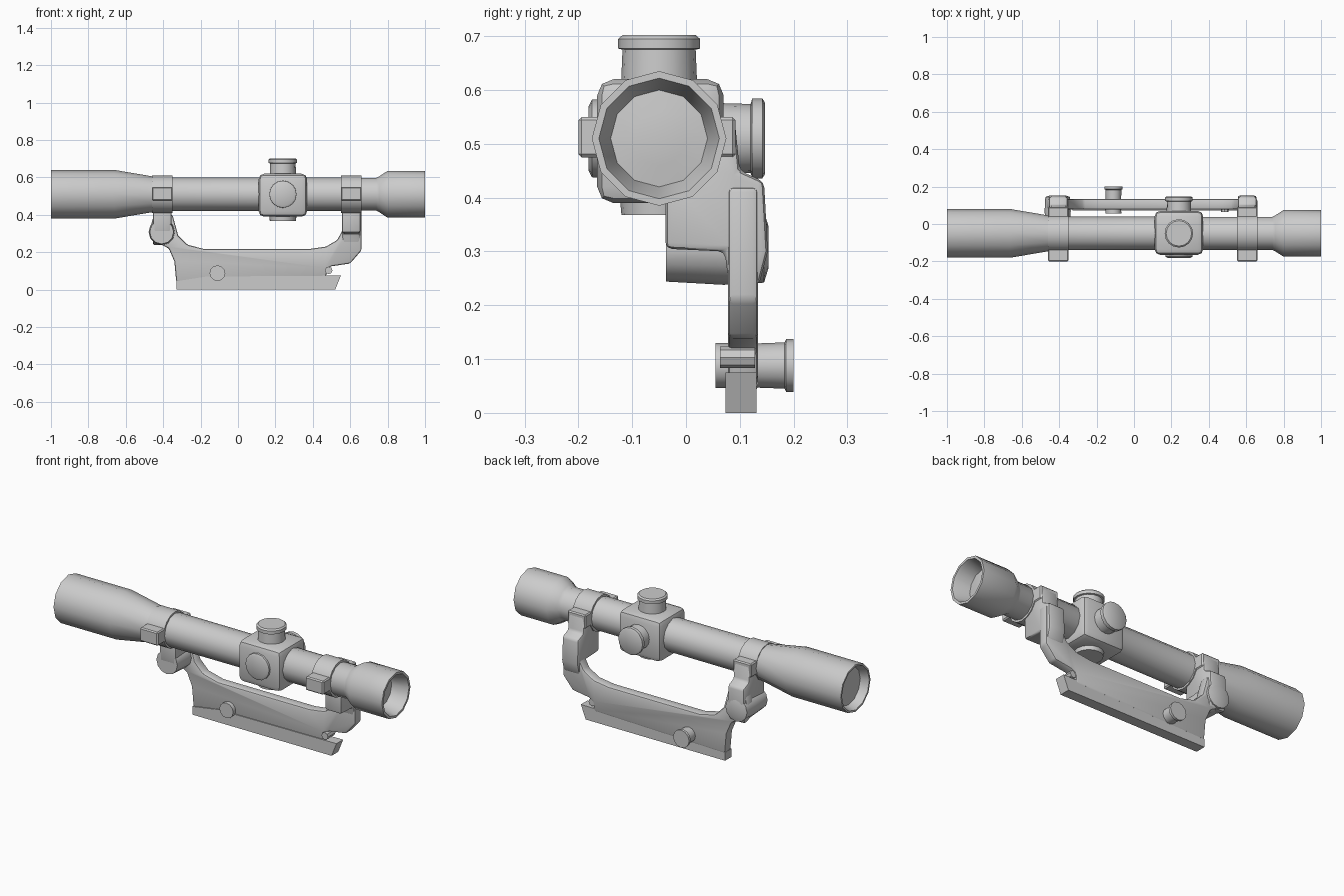
import bpy, bmesh, math
from mathutils import Vector

if "Cube" in bpy.data.objects:
    bpy.data.objects.remove(bpy.data.objects["Cube"])

CY, CZ = -0.05, 0.51   # optical axis


def finish(name, bm, bevel=0, segs=2, angle=35):
    bmesh.ops.recalc_face_normals(bm, faces=bm.faces)
    me = bpy.data.meshes.new(name)
    bm.to_mesh(me)
    bm.free()
    ob = bpy.data.objects.new(name, me)
    bpy.context.collection.objects.link(ob)
    bpy.ops.object.select_all(action='DESELECT')
    bpy.context.view_layer.objects.active = ob
    ob.select_set(True)
    if bevel:
        m = ob.modifiers.new("soft_edges", 'BEVEL')
        m.width, m.segments, m.limit_method = bevel, segs, 'ANGLE'
        bpy.ops.object.modifier_apply(modifier=m.name)
    bpy.ops.object.shade_smooth_by_angle(angle=math.radians(angle))
    return ob


def lathe(name, profile, axis, centre, sides=12, angle=35):
    """Revolve (distance along axis, radius) points; radius 0 makes a pole."""
    k = 'xyz'.index(axis)
    u, v = [i for i in range(3) if i != k]
    bm = bmesh.new()
    rings = []
    for d, r in profile:
        ring = []
        for i in range(sides if r else 1):
            a = 2 * math.pi * i / sides
            p = Vector(centre)
            p[k] = d
            p[u] += r * math.cos(a)
            p[v] += r * math.sin(a)
            ring.append(bm.verts.new(p))
        rings.append(ring)
    for a, b in zip(rings, rings[1:]):
        for i in range(sides):
            j = (i + 1) % sides
            if len(a) == 1:
                bm.faces.new((a[0], b[i], b[j]))
            elif len(b) == 1:
                bm.faces.new((a[i], a[j], b[0]))
            else:
                bm.faces.new((a[i], a[j], b[j], b[i]))
    return finish(name, bm, angle=angle)


def extrude(name, pts, axis, lo, hi, bevel=0):
    """Extrude a 2D outline: axis 'y' takes (x, z), axis 'x' takes (y, z)."""
    bm = bmesh.new()
    mk = (lambda p, d: (p[0], d, p[1])) if axis == 'y' else (lambda p, d: (d, p[0], p[1]))
    face = bm.faces.new([bm.verts.new(mk(p, lo)) for p in pts])
    new = bmesh.ops.extrude_face_region(bm, geom=[face])['geom']
    off = Vector(mk((0, 0), hi - lo))
    bmesh.ops.translate(bm, vec=off, verts=[g for g in new if isinstance(g, bmesh.types.BMVert)])
    return finish(name, bm, bevel)


def box(name, lo, hi, bevel=0, segs=2):
    bm = bmesh.new()
    bmesh.ops.create_cube(bm, size=1)
    for vt in bm.verts:
        vt.co = [l + (c + 0.5) * (h - l) for c, l, h in zip(vt.co, lo, hi)]
    return finish(name, bm, bevel, segs)


# Scope tube with recessed lenses at both ends
lathe("scope_tube", [
    (-0.95, 0), (-0.955, 0.105), (-1.0, 0.12), (-1.0, 0.13), (-0.66, 0.13), (-0.46, 0.096),
    (-0.36, 0.09), (0.74, 0.088), (0.755, 0.096), (0.80, 0.125), (1.0, 0.125), (1.0, 0.112),
    (0.985, 0.107), (0.91, 0.09), (0.915, 0.05), (0.92, 0)], 'x', (0, CY, CZ))

# Turret housing with knobs and covers
box("turret_block", (0.11, -0.165, 0.39), (0.37, 0.07, 0.62), 0.03)
T = (0.24, CY, CZ)
lathe("elevation_knob", [(0.58, 0), (0.58, 0.072), (0.675, 0.068), (0.677, 0.076),
                         (0.695, 0.076), (0.702, 0.068), (0.702, 0)], 'z', T, 16)
lathe("windage_knob", [(0.05, 0), (0.05, 0.066), (0.12, 0.064), (0.123, 0.074),
                       (0.142, 0.074), (0.147, 0.066), (0.147, 0)], 'y', T, 16)
lathe("side_cover", [(-0.15, 0), (-0.15, 0.074), (-0.175, 0.072), (-0.181, 0.06), (-0.181, 0)], 'y', T, 16)
lathe("bottom_cover", [(0.40, 0), (0.40, 0.073), (0.368, 0.07), (0.368, 0)], 'z', T, 16)

# Ring clamps with front lug, and offset arms going down to the side plate
arm = [(-0.038, 0.305), (-0.038, 0.43), (0.0, 0.47), (0.04, 0.54), (0.09, 0.55), (0.10, 0.45),
       (0.145, 0.43), (0.152, 0.30), (0.135, 0.235), (0.078, 0.25), (0.072, 0.30)]
for side, x0, x1 in (("front", -0.46, -0.35), ("rear", 0.55, 0.66)):
    lathe(side + "_ring", [(x0, 0.08), (x0, 0.099), (x1, 0.099), (x1, 0.08)], 'x', (0, CY, CZ), 16)
    box(side + "_ring_lug", (x0, -0.20, 0.475), (x1, -0.12, 0.55), 0.006, 1)
    box(side + "_ring_back_lug", (x0, 0.03, 0.475), (x1, 0.092, 0.55), 0.006, 1)
    extrude(side + "_arm", arm, 'x', x0 + 0.005, x1 - 0.005, 0.012)
lathe("front_arm_boss", [(-0.037, 0), (-0.037, 0.064), (0.07, 0.07), (0.145, 0.066), (0.153, 0.04),
                         (0.153, 0)], 'y', (-0.408, 0, 0.308), 12)

# Side plate with curved ends
plate = [(-0.33, 0.04), (0.47, 0.06), (0.475, 0.11), (0.50, 0.125), (0.60, 0.14), (0.66, 0.21),
         (0.66, 0.42), (0.57, 0.42), (0.56, 0.32), (0.53, 0.265), (0.47, 0.23), (0.38, 0.217),
         (-0.18, 0.217), (-0.27, 0.24), (-0.32, 0.29), (-0.35, 0.40), (-0.45, 0.40),
         (-0.472, 0.32), (-0.45, 0.26), (-0.37, 0.22), (-0.34, 0.15)]
extrude("side_plate", plate, 'y', 0.078, 0.134, 0.010)
extrude("plate_foot", [(-0.33, 0), (0.52, 0), (0.55, 0.075), (-0.17, 0.07), (-0.33, 0.045)],
        'y', 0.073, 0.131)

# Clamp screw through the plate and small locking pin
lathe("clamp_screw", [(0.055, 0), (0.055, 0.042), (0.13, 0.041), (0.183, 0.043), (0.186, 0.049),
                      (0.2, 0.049), (0.2, 0)], 'y', (-0.11, 0, 0.088), 12)
lathe("locking_pin", [(0.063, 0), (0.063, 0.02), (0.128, 0.02), (0.128, 0)], 'y', (0.485, 0, 0.103), 8)
